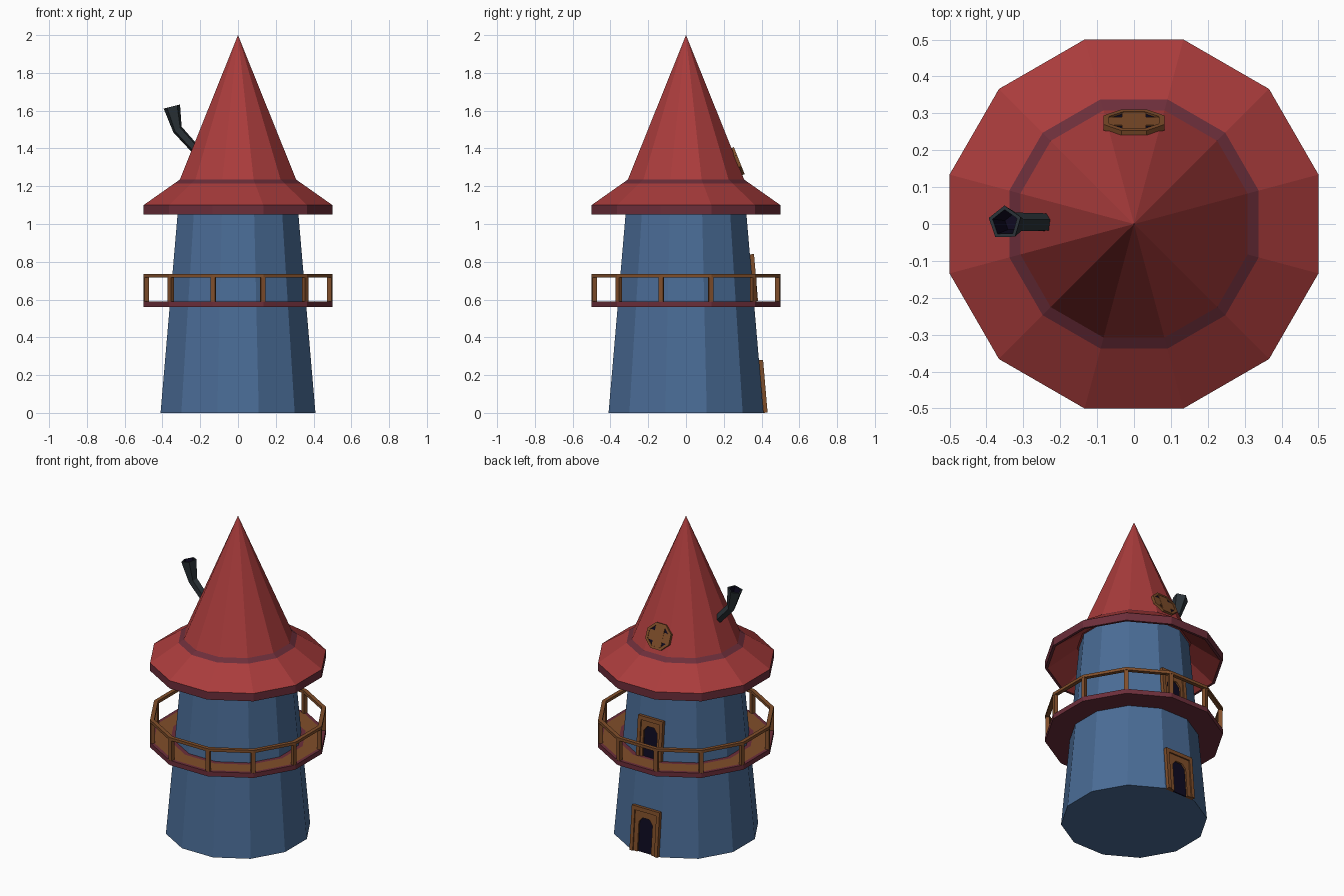
import bpy, bmesh, math
from mathutils import Matrix, Vector

if "Cube" in bpy.data.objects:
    bpy.data.objects.remove(bpy.data.objects["Cube"])

SIDES = 12


def material(name, r, g, b):
    m = bpy.data.materials.new(name)
    lin = [((c / 255 + 0.055) / 1.055) ** 2.4 for c in (r, g, b)]
    m.diffuse_color = (*lin, 1)
    m.use_nodes = True
    m.node_tree.nodes["Principled BSDF"].inputs["Base Color"].default_value = m.diffuse_color
    return m


BLUE = material("blue_wall", 74, 108, 150)
RED = material("red_roof", 170, 60, 60)
PURPLE = material("plum_trim", 108, 46, 58)
WOOD = material("brown_wood", 128, 78, 42)
DARK = material("dark_opening", 14, 10, 32)
IRON = material("dark_iron", 42, 50, 55)


def finish(name, bm, mats, matrix=None):
    if matrix:
        bm.transform(matrix)
    bmesh.ops.recalc_face_normals(bm, faces=bm.faces)
    me = bpy.data.meshes.new(name)
    bm.to_mesh(me)
    bm.free()
    for m in mats:
        me.materials.append(m)
    ob = bpy.data.objects.new(name, me)
    bpy.context.collection.objects.link(ob)
    return ob


def revolve(name, profile, mats, seg_mats=None, closed=False):
    """Turn a (flat radius, z) profile into a 12-sided solid, flats facing the axes."""
    bm = bmesh.new()
    rings = []
    for r, z in profile:
        if r == 0:
            rings.append([bm.verts.new((0, 0, z))] * SIDES)
            continue
        R = r / math.cos(math.pi / SIDES)
        angles = [math.tau * (i + 0.5) / SIDES for i in range(SIDES)]
        rings.append([bm.verts.new((R * math.cos(a), R * math.sin(a), z)) for a in angles])
    for k in range(len(rings) if closed else len(rings) - 1):
        a, b = rings[k], rings[(k + 1) % len(rings)]
        for i in range(SIDES):
            j = (i + 1) % SIDES
            corners = list(dict.fromkeys((a[i], a[j], b[j], b[i])))
            f = bm.faces.new(corners)
            f.material_index = seg_mats[k] if seg_mats else 0
    return finish(name, bm, mats)


def plate(name, outline, y0, y1, mat, matrix):
    """Extrude an (x, z) outline from depth y0 to y1."""
    bm = bmesh.new()
    back = [bm.verts.new((x, y0, z)) for x, z in outline]
    front = [bm.verts.new((x, y1, z)) for x, z in outline]
    bm.faces.new(back)
    bm.faces.new(front[::-1])
    n = len(outline)
    for i in range(n):
        j = (i + 1) % n
        bm.faces.new((back[i], back[j], front[j], front[i]))
    return finish(name, bm, [mat], matrix)


def rect(x0, x1, z0, z1):
    return [(x0, z0), (x0, z1), (x1, z1), (x1, z0)]


# Tower
revolve("tower", [(0, 0), (0.41, 0), (0.308, 1.19), (0, 1.19)], [BLUE])

# Roof: cone, plum band, flared skirt, plum eave, hollow underside
revolve("roof", [(0, 2), (0.308, 1.235), (0.338, 1.214), (0.5, 1.10), (0.5, 1.05),
                 (0.485, 1.05), (0.32, 1.175), (0, 1.175)],
        [RED, PURPLE], [0, 1, 0, 1, 1, 0, 0])

# Balcony platform with wooden walking surface
revolve("balcony", [(0.33, 0.56), (0.5, 0.56), (0.5, 0.59), (0.48, 0.59),
                    (0.385, 0.59), (0.33, 0.59)],
        [PURPLE, WOOD], [0, 0, 0, 1, 0, 0], closed=True)

# Railing
revolve("hand_rail", [(0.476, 0.718), (0.5, 0.718), (0.5, 0.736), (0.476, 0.736)],
        [WOOD], closed=True)
for i in range(SIDES):
    turn = Matrix.Rotation(math.tau * (i + 0.5) / SIDES, 4, 'Z')
    bm = bmesh.new()
    bmesh.ops.create_cube(bm, size=1)
    bm.transform(Matrix.Translation((0.503, 0, 0.655)) @ Matrix.Diagonal((0.024, 0.024, 0.132, 1)))
    finish(f"rail_post_{i + 1}", bm, [WOOD], turn)


# Doors lying on the sloping back wall
def door(name, z, w, h):
    slope = math.atan(0.102 / 1.19)
    M = Matrix.Translation((0, 0.41 - z * 0.102 / 1.19, z)) @ Matrix.Rotation(slope, 4, 'X')
    a, top = 0.048, h * 0.77
    arch = [(a, 0), (a, top - 0.03), (a * 0.5, top), (-a * 0.5, top), (-a, top - 0.03), (-a, 0)]
    plate(name + "_surround", [(-w, 0), (-w, h), (w, h), (w, 0)] + arch, -0.005, 0.014, WOOD, M)
    plate(name + "_opening", arch, -0.003, 0.004, DARK, M)
    for s, label in ((-1, "left"), (1, "right")):
        x0, x1 = sorted((s * w, s * (w - 0.022)))
        plate(f"{name}_{label}_jamb", rect(x0, x1, 0, h), -0.005, 0.022, WOOD, M)
    plate(name + "_lintel", rect(-w, w, h - 0.025, h), -0.005, 0.022, WOOD, M)


door("ground_door", 0, 0.098, 0.28)
door("balcony_door", 0.59, 0.088, 0.25)

# Eight-sided attic window on the back of the cone
M = Matrix.Translation((0, 0.268, 1.33)) @ Matrix.Rotation(math.atan(0.308 / 0.765), 4, 'X')


def octagon(rx, rz):
    pts = [(math.tau * (i + 0.5) / 8) for i in range(8)]
    return [(rx * math.cos(a) / 0.924, rz * math.sin(a) / 0.924) for a in pts]


plate("attic_window_glass", octagon(0.075, 0.07), -0.005, 0.009, DARK, M)
bm = bmesh.new()
loops = [[bm.verts.new((x, y, z)) for x, z in octagon(*r)]
         for r, y in (((0.083, 0.077), -0.002), ((0.083, 0.077), 0.015),
                      ((0.068, 0.062), 0.015), ((0.068, 0.062), -0.002))]
for k in range(4):
    for i in range(8):
        j, n = (i + 1) % 8, (k + 1) % 4
        bm.faces.new((loops[k][i], loops[k][j], loops[n][j], loops[n][i]))
finish("attic_window_frame", bm, [WOOD], M)
plate("attic_window_upright", rect(-0.032, 0.032, -0.07, 0.07), 0, 0.013, WOOD, M)
plate("attic_window_crossbar", rect(-0.075, 0.075, -0.03, 0.03), 0, 0.012, WOOD, M)

# Bent five-sided stove pipe with a hollow flared mouth
bm = bmesh.new()
rings = []
for x, z, r, tilt in ((-0.20, 1.375, 0.026, 45), (-0.24, 1.412, 0.026, 45), (-0.32, 1.50, 0.028, 35),
                      (-0.35, 1.622, 0.047, 14), (-0.35, 1.622, 0.036, 14), (-0.33, 1.54, 0.022, 20)):
    M = Matrix.Translation((x, 0.003, z)) @ Matrix.Rotation(-math.radians(tilt), 4, 'Y')
    angles = [math.tau * (i + 0.27) / 5 for i in range(5)]
    rings.append([bm.verts.new(M @ Vector((r * math.cos(a), r * math.sin(a), 0))) for a in angles])
for k in range(5):
    for i in range(5):
        j = (i + 1) % 5
        f = bm.faces.new((rings[k][i], rings[k][j], rings[k + 1][j], rings[k + 1][i]))
        f.material_index = int(k == 4)
bm.faces.new(rings[0])
bm.faces.new(rings[-1]).material_index = 1
finish("stove_pipe", bm, [IRON, DARK])
